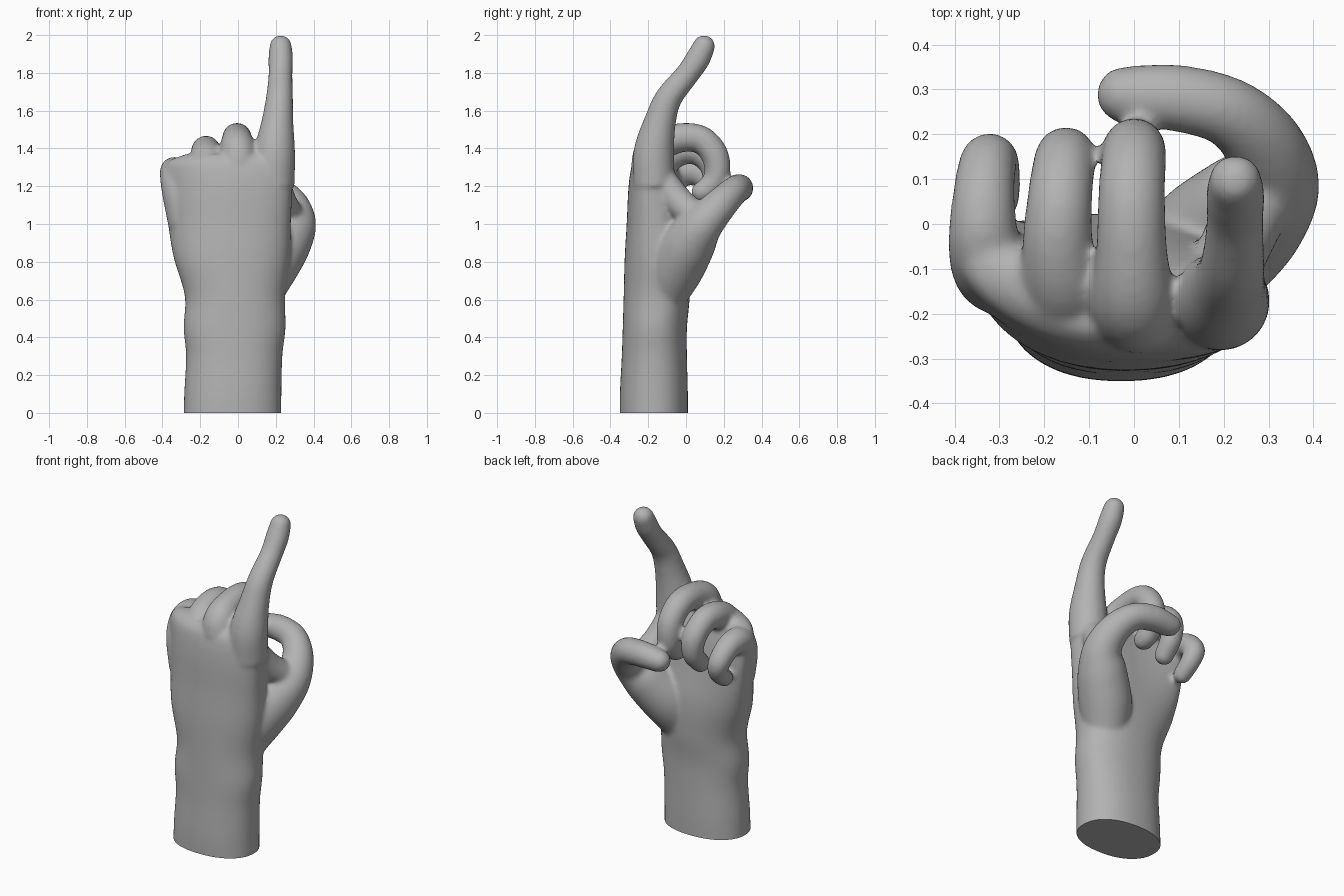
import bpy, bmesh, math
from mathutils import Vector

cube = bpy.data.objects.get("Cube")
if cube:
    bpy.data.objects.remove(cube)

skin = bpy.data.materials.new("plain_grey")
skin.use_nodes = True
grey = (0.45, 0.45, 0.45, 1)
skin.diffuse_color = grey
skin.node_tree.nodes["Principled BSDF"].inputs["Base Color"].default_value = grey


def spline(points, steps=8):
    """Smooth curve through control points of any dimension."""
    pts = [Vector(p) for p in points]
    pts = [2 * pts[0] - pts[1]] + pts + [2 * pts[-1] - pts[-2]]
    out = []
    for a, b, c, d in zip(pts, pts[1:], pts[2:], pts[3:]):
        for i in range(steps):
            t = i / steps
            out.append(0.5 * (2 * b + (c - a) * t + (2 * a - 5 * b + 4 * c - d) * t ** 2
                              + (3 * b - a - 3 * c + d) * t ** 3))
    return out + [pts[-2]]


def loft(bm, rings):
    """Skin a closed body over a list of rings."""
    rows = [[bm.verts.new(p) for p in ring] for ring in rings]
    n = len(rows[0])
    for low, high in zip(rows, rows[1:]):
        for i in range(n):
            j = (i + 1) % n
            bm.faces.new((low[i], low[j], high[j], high[i]))
    bm.faces.new(rows[0][::-1])
    bm.faces.new(rows[-1])


def finger(bm, points, sides=24):
    """Round tube with a varying radius and a domed tip."""
    path = spline(points)
    pos = [p.to_3d() for p in path]
    rad = [p[3] for p in path]
    ahead = (pos[-1] - pos[-2]).normalized()
    end, r = pos[-1], rad[-1]
    for k in range(1, 7):
        a = math.radians(14 * k)
        pos.append(end + ahead * r * math.sin(a))
        rad.append(r * math.cos(a))
    tangent = (pos[1] - pos[0]).normalized()
    side = tangent.orthogonal().normalized()
    rings = []
    for i, (p, r) in enumerate(zip(pos, rad)):
        new = (pos[min(i + 1, len(pos) - 1)] - pos[max(i - 1, 0)]).normalized()
        side = tangent.rotation_difference(new) @ side
        tangent = new
        other = tangent.cross(side)
        rings.append([p + r * (side * math.cos(t) + other * math.sin(t))
                      for t in (math.tau * k / sides for k in range(sides))])
    loft(bm, rings)


def forearm_and_palm(bm, sections, sides=48):
    """Squared ovals: height, x range, y range, squareness, arch of the little-finger side."""
    rings = []
    for z, x0, x1, y0, y1, power, arch in spline(sections):
        ring = []
        for k in range(sides):
            t = math.tau * k / sides
            c, s = math.cos(t), math.sin(t)
            x = (x0 + x1) / 2 + (x1 - x0) / 2 * math.copysign(abs(c) ** power, c)
            y = (y0 + y1) / 2 + (y1 - y0) / 2 * math.copysign(abs(s) ** power, s)
            ring.append(Vector((x, y + arch * min(x, 0) ** 2, z)))
        rings.append(ring)
    loft(bm, rings)


bm = bmesh.new()

# Forearm, wrist and palm
forearm_and_palm(bm, [
    (-0.08, -0.29, 0.23, -0.35, 0.01, 0.9, 0),
    (0.1, -0.285, 0.23, -0.35, 0.01, 0.9, 0),
    (0.3, -0.275, 0.235, -0.34, 0.005, 0.9, 0),
    (0.45, -0.288, 0.252, -0.335, 0.005, 0.9, 0),
    (0.62, -0.282, 0.25, -0.33, 0.02, 0.9, 0.1),
    (0.82, -0.34, 0.275, -0.325, 0.02, 0.85, 0.3),
    (1.0, -0.37, 0.28, -0.315, -0.01, 0.8, 0.6),
    (1.2, -0.39, 0.285, -0.305, -0.05, 0.75, 0.75),
    (1.32, -0.38, 0.27, -0.285, -0.09, 0.75, 0.75),
    (1.37, -0.28, 0.23, -0.25, -0.12, 0.8, 0.75)])

# Raised index finger
finger(bm, [(0.19, -0.17, 1.2, 0.11), (0.195, -0.17, 1.38, 0.108), (0.21, -0.135, 1.55, 0.084),
            (0.22, -0.09, 1.67, 0.072), (0.225, 0.005, 1.79, 0.064),
            (0.226, 0.06, 1.87, 0.066), (0.226, 0.095, 1.94, 0.06)])

# Curled middle finger
finger(bm, [(0.02, -0.2, 1.2, 0.09), (0.0, -0.18, 1.38, 0.095), (-0.005, -0.06, 1.45, 0.08),
            (-0.005, 0.07, 1.45, 0.075), (0.0, 0.15, 1.37, 0.073), (0.0, 0.165, 1.26, 0.068),
            (0.0, 0.12, 1.19, 0.062), (0.0, 0.085, 1.17, 0.058)])

# Curled ring finger
finger(bm, [(-0.13, -0.18, 1.12, 0.09), (-0.155, -0.15, 1.3, 0.095), (-0.17, -0.05, 1.38, 0.08),
            (-0.165, 0.06, 1.385, 0.073), (-0.155, 0.14, 1.31, 0.069), (-0.15, 0.145, 1.21, 0.062),
            (-0.155, 0.08, 1.13, 0.056)])

# Curled little finger
finger(bm, [(-0.28, -0.12, 1.0, 0.09), (-0.315, -0.1, 1.18, 0.09), (-0.335, -0.04, 1.27, 0.08),
            (-0.335, 0.06, 1.27, 0.07), (-0.325, 0.137, 1.2, 0.064), (-0.31, 0.125, 1.13, 0.057),
            (-0.305, 0.06, 1.07, 0.052)])

# Thumb and its fleshy base, crossing behind the fingers
finger(bm, [(0.1, -0.13, 0.6, 0.12), (0.16, -0.06, 0.76, 0.15), (0.25, 0.02, 0.9, 0.14),
            (0.305, 0.09, 1.0, 0.11), (0.285, 0.18, 1.1, 0.09), (0.21, 0.25, 1.17, 0.078),
            (0.1, 0.28, 1.19, 0.075), (0.0, 0.286, 1.185, 0.068), (-0.02, 0.288, 1.185, 0.064)])

# Web of flesh between thumb and index
finger(bm, [(0.2, -0.13, 1.25, 0.07), (0.23, -0.04, 1.12, 0.08), (0.28, 0.06, 1.03, 0.08)])

bmesh.ops.recalc_face_normals(bm, faces=bm.faces)
mesh = bpy.data.meshes.new("hand")
bm.to_mesh(mesh)
bm.free()
hand = bpy.data.objects.new("hand", mesh)
bpy.context.collection.objects.link(hand)

# Fuse the parts into one skin and soften the joins
remesh = hand.modifiers.new("fuse", "REMESH")
remesh.mode = "VOXEL"
remesh.voxel_size = 0.011
soften = hand.modifiers.new("soften", "SMOOTH")
soften.factor = 0.5
soften.iterations = 14
fused = bpy.data.meshes.new_from_object(hand.evaluated_get(bpy.context.evaluated_depsgraph_get()))
hand.modifiers.clear()

# Cut the wrist flat at the ground
bm = bmesh.new()
bm.from_mesh(fused)
cut = bmesh.ops.bisect_plane(bm, geom=bm.verts[:] + bm.edges[:] + bm.faces[:],
                             plane_co=(0, 0, 0), plane_no=(0, 0, 1), clear_inner=True)
rim = [e for e in cut["geom_cut"] if isinstance(e, bmesh.types.BMEdge)]
bmesh.ops.contextual_create(bm, geom=rim)
bmesh.ops.recalc_face_normals(bm, faces=bm.faces)
bm.to_mesh(fused)
bm.free()
hand.data = fused
fused.materials.clear()
fused.materials.append(skin)

bpy.ops.object.select_all(action="DESELECT")
hand.select_set(True)
bpy.context.view_layer.objects.active = hand
bpy.ops.object.shade_smooth_by_angle(angle=math.radians(50))
